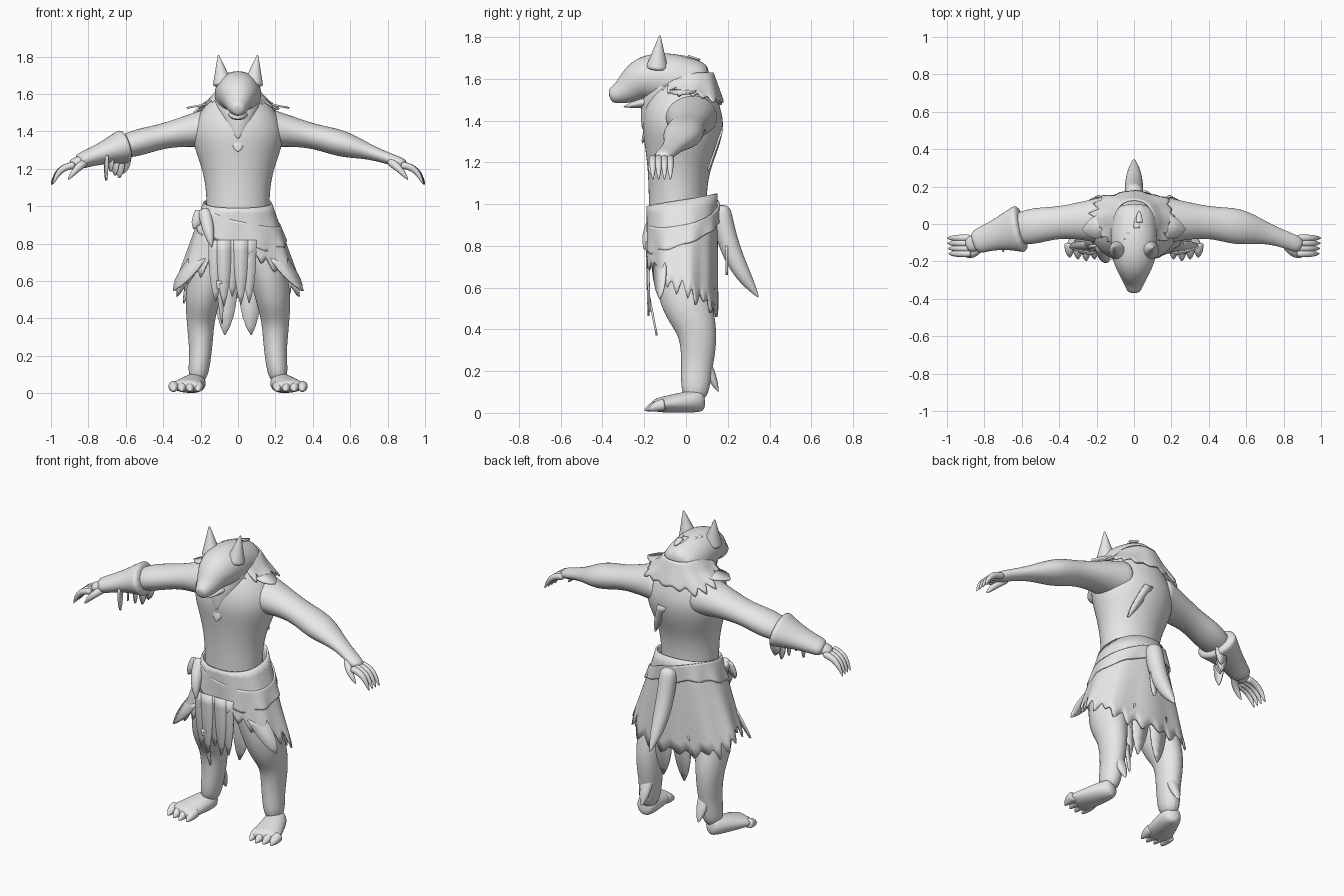
import bpy, bmesh, math, random
from mathutils import Vector

random.seed(4)
if "Cube" in bpy.data.objects:
    bpy.data.objects.remove(bpy.data.objects["Cube"], do_unlink=True)

grey = bpy.data.materials.new("plain_grey")
grey.use_nodes = True
grey.diffuse_color = (0.8, 0.8, 0.8, 1)
grey.node_tree.nodes["Principled BSDF"].inputs["Base Color"].default_value = grey.diffuse_color

ACROSS, ALONG = Vector((1, 0, 0)), Vector((0, 1, 0))


def finish(name, bm, thickness=0):
    """Smooth solid skin, or thin torn cloth when a thickness is given."""
    bmesh.ops.recalc_face_normals(bm, faces=bm.faces)
    mesh = bpy.data.meshes.new(name)
    bm.to_mesh(mesh)
    bm.free()
    mesh.materials.append(grey)
    mesh.shade_smooth()
    part = bpy.data.objects.new(name, mesh)
    bpy.context.scene.collection.objects.link(part)
    if thickness:
        mesh.set_sharp_from_angle(angle=math.radians(50))
        part.modifiers.new("thickness", 'SOLIDIFY').thickness = thickness
    else:
        smooth = part.modifiers.new("smooth", 'SUBSURF')
        smooth.levels = smooth.render_levels = 2


def tube(name, rings, hint, side=1, segments=14):
    """Loft of ellipses: (centre, radius along hint, other radius)."""
    bm = bmesh.new()
    centres = [Vector(ring[0]) for ring in rings]
    loops = []
    for i, (_, wide, deep) in enumerate(rings):
        before, after = centres[max(i - 1, 0)], centres[min(i + 1, len(rings) - 1)]
        tangent = (after - before).normalized()
        u = (hint - tangent * hint.dot(tangent)).normalized()
        v = tangent.cross(u)
        loop = []
        for k in range(segments):
            angle = math.tau * k / segments
            point = centres[i] + u * wide * math.cos(angle) + v * deep * math.sin(angle)
            loop.append(bm.verts.new((point.x * side, point.y, point.z)))
        loops.append(loop)
    for low, high in zip(loops, loops[1:]):
        for k in range(segments):
            n = (k + 1) % segments
            bm.faces.new((low[k], low[n], high[n], high[k]))
    bm.faces.new(loops[0])
    bm.faces.new(loops[-1])
    finish(name, bm)


def taper(name, base, tip, radius, side=1, flat=1, power=3, bend=(0, 0, 0)):
    """Bent horn shape for claws, ears, knots and tufts."""
    rings, steps = [], 6
    for i in range(steps + 1):
        t = i / steps
        size = radius * (1 - t ** power) + 0.003
        centre = Vector(base).lerp(Vector(tip), t) + Vector(bend) * math.sin(math.pi * t)
        rings.append((centre, size, size * flat))
    tube(name, rings, ACROSS, side, segments=10)


def strip(name, start, end, width, side=1, across=ACROSS):
    """Hanging torn strip that narrows to a point."""
    bm = bmesh.new()
    rows, steps = [], 6
    for i in range(steps + 1):
        t = i / steps
        half = across * (width * (1 - t ** 3) + 0.003)
        centre = Vector(start).lerp(Vector(end), t)
        corners = [centre - half, centre + half]
        rows.append([bm.verts.new((p.x * side, p.y, p.z)) for p in corners])
    for high, low in zip(rows, rows[1:]):
        bm.faces.new((high[0], high[1], low[1], low[0]))
    finish(name, bm, thickness=0.01)


def ragged_cloth(name, profile, top, hem, teeth, depth, columns=132, rows=9):
    """Draped shell whose lower edge is torn into pointed teeth."""
    bm = bmesh.new()
    cuts = [random.uniform(depth / 4, depth) for _ in range(teeth)]
    grid = []
    for c in range(columns):
        angle = math.tau * c / columns
        place = c / columns * teeth
        low = hem(angle) - cuts[int(place)] * (1 - abs(2 * (place % 1) - 1))
        column = []
        for r in range(rows + 1):
            z = top(angle) + (low - top(angle)) * r / rows
            middle, wide, deep = profile(z)
            fold = 1 + 0.03 * r / rows * math.sin(9 * angle)
            ca, sa = math.cos(angle), math.sin(angle)
            x = math.copysign(abs(ca) ** 0.9, ca) * wide * fold
            y = middle + math.copysign(abs(sa) ** 0.9, sa) * deep * fold
            column.append(bm.verts.new((x, y, z)))
        grid.append(column)
    for c in range(columns):
        n = (c + 1) % columns
        for r in range(rows):
            bm.faces.new((grid[c][r], grid[n][r], grid[n][r + 1], grid[c][r + 1]))
    finish(name, bm, thickness=0.01)


# Torso: slim waist, swelling chest and a domed, hunched upper back
def body(z):
    swell = math.exp(-((z - 1.39) / 0.18) ** 2)
    dome = 1 - (max(0, z - 1.4) / 0.3) ** 2
    middle = -0.04 + 0.025 * swell + 0.3 * max(0, z - 1.45)
    return middle, (0.17 + 0.08 * swell) * dome ** 0.7, (0.14 + 0.06 * swell) * dome ** 0.4


def body_ring(z):
    middle, wide, deep = body(z)
    return (0, middle, z), wide, deep


tube("torso", [body_ring(0.8 + 0.074 * i) for i in range(13)], ACROSS, segments=18)

# Head with long muzzle, jaw and furry throat running down onto the chest
skull = [(0.1, 1.55, 0.12), (0, 1.585, 0.125), (-0.1, 1.605, 0.13), (-0.2, 1.605, 0.115),
         (-0.25, 1.575, 0.09), (-0.3, 1.535, 0.062), (-0.35, 1.52, 0.042), (-0.367, 1.515, 0.025)]
tube("head", [((0, y, z), size, size * 0.98) for y, z, size in skull], ACROSS, segments=16)
taper("jaw", (0, -0.14, 1.5), (0, -0.3, 1.465), 0.06, flat=0.5, power=2)
taper("throat_fur", (0, -0.08, 1.58), (0, -0.21, 1.36), 0.13, flat=0.8, power=2)
taper("chest_tuft", (0, -0.19, 1.35), (0, -0.21, 1.29), 0.03, flat=0.4)


# Arm centre line and thickness from shoulder (0) to knuckles (1)
def arm(t, extra=0):
    centre = (0.1 + 0.8 * t, 0.02 - 0.14 * t ** 2.5, 1.42 - 0.2 * t ** 1.5)
    forearm = 0.035 * math.exp(-((t - 0.58) / 0.15) ** 2)
    size = 0.045 + 0.1 * (1 - t) ** 2 + forearm + extra
    return centre, size, size * (0.85 - 0.2 * t)


leg = [((0.1, -0.02, 0.85), 0.12), ((0.14, -0.03, 0.72), 0.12), ((0.17, -0.02, 0.6), 0.11),
       ((0.19, 0.01, 0.5), 0.105), ((0.2, 0.055, 0.4), 0.085), ((0.2, 0.06, 0.3), 0.075),
       ((0.2, 0.05, 0.2), 0.065), ((0.22, 0.04, 0.05), 0.06)]

for side, label in ((1, "left"), (-1, "right")):
    taper(label + "_ear", (0.08, -0.14, 1.64), (0.105, -0.125, 1.81), 0.058, side, power=1)
    tube(label + "_arm", [arm(i / 12) for i in range(13)], ALONG, side)

    # Clawed fingers and thumb
    for i in range(4):
        y = -0.075 - 0.028 * i
        taper(f"{label}_finger_{i + 1}", (0.87, y, 1.22), (1 - 0.003 * i, y, 1.115), 0.017,
              side, bend=(0.015, 0, 0.025))
    taper(label + "_thumb", (0.81, -0.11, 1.24), (0.91, -0.17, 1.14), 0.02, side, bend=(0, -0.02, 0.01))

    # Leg, foot and clawed toes
    tube(label + "_leg", [(centre, size * 0.92, size * 1.15) for centre, size in leg], ACROSS, side)
    foot = []
    for i in range(6):
        t = i / 5
        foot.append(((0.215 + 0.07 * t, 0.09 - 0.25 * t, 0.06 - 0.025 * t),
                     0.04 + 0.05 * t ** 0.5, 0.055 - 0.025 * t * t))
    tube(label + "_foot", foot, ACROSS, side)
    for i in range(4):
        x = 0.212 + 0.044 * i
        tip = -0.2 + 0.01 * abs(i - 1)
        taper(f"{label}_toe_{i + 1}", (x, -0.1, 0.04), (x, tip, 0.012), 0.027, side, bend=(0, 0, 0.005))

    # Torn points behind the ankle, on the shoulder and along the skirt
    taper(label + "_ankle_tuft", (0.19, 0.09, 0.25), (0.19, 0.155, 0.1), 0.035, side, flat=0.7)
    strip(label + "_shoulder_tuft", (0.17, -0.01, 1.55), (0.275, -0.03, 1.53), 0.06, side, ALONG)
    strip(label + "_skirt_corner", (0.22, -0.13, 0.72), (0.345, -0.13, 0.55), 0.055, side,
          Vector((0.8, 0.5, 0)))
    strip(label + "_back_point", (0.06, 0.14, 0.6), (0.07, 0.12, 0.31), 0.055, side)


# Torn fur mantle hugging the back and shoulders, open at the throat
def mantle(z):
    middle, wide, deep = body(z)
    return middle, wide + 0.006 + 0.5 * max(0, 1.57 - z), deep + 0.008


ragged_cloth("fur_mantle", mantle, lambda angle: 1.63,
             lambda angle: 1.55 - 0.05 * math.sin(angle), teeth=19, depth=0.05)

# Scalp tufts and a torn patch on the back
for i in range(4):
    x, y = random.uniform(-0.06, 0.06), -0.08 + 0.03 * i
    strip(f"scalp_tuft_{i + 1}", (x, y, 1.715), (x, y + 0.06, 1.695), 0.014)
strip("back_tear", (0.04, 0.17, 1.36), (0.13, 0.1, 1.16), 0.025)


# Skirt: flaring to the sides, cut high in front and longest behind
def skirt(z):
    return -0.02, 0.17 + 0.35 * max(0, 1.05 - z), 0.17


def sash(z):
    return tuple(size + 0.006 for size in skirt(z))


def skirt_hem(angle):
    back = math.sin(angle)
    return 0.64 - 0.13 * back if back > 0 else 0.64 + 0.4 * max(0, -back - 0.65)


ragged_cloth("skirt", skirt, lambda angle: 1.02 + 0.03 * math.sin(angle), skirt_hem,
             teeth=24, depth=0.09)

# Sash slanting across the hips, with a knot
ragged_cloth("sash", sash, lambda angle: 0.96 - 0.06 * math.cos(angle) + 0.04 * math.sin(angle),
             lambda angle: 0.86 - 0.05 * math.cos(angle) + 0.06 * math.sin(angle),
             teeth=9, depth=0.025)
taper("hip_knot", (-0.18, -0.1, 0.98), (-0.14, -0.2, 0.78), 0.035, bend=(0, -0.02, 0))
strip("hip_rag", (-0.19, -0.12, 0.98), (-0.235, -0.14, 0.88), 0.035)

# Front loin flap in torn strips
for i in range(5):
    x, y = -0.12 + 0.045 * i, -0.19 - 0.004 * (i % 2)
    strip(f"front_flap_{i + 1}", (x, y, 0.82), (x, y + 0.01, random.uniform(0.44, 0.56)), 0.035)
strip("front_thread", (-0.1, -0.19, 0.6), (-0.085, -0.145, 0.37), 0.012)

# Hanging tail, heavier towards its torn tip
taper("tail", (0, 0.16, 1), (0, 0.35, 0.55), 0.05, power=4, bend=(0, -0.03, -0.02))
strip("tail_shred", (0.02, 0.2, 0.8), (0.02, 0.2, 0.66), 0.025)

# Loose sleeve with torn cuff on the right forearm
sleeve = []
for i in range(7):
    t = i / 6
    sleeve.append(arm(0.61 + 0.34 * t, 0.018 + 0.03 * (1 - t)))
tube("right_sleeve", sleeve, ALONG, side=-1)
for i in range(5):
    x, y = 0.61 + 0.025 * i, 0.02 - 0.035 * i
    strip(f"sleeve_rag_{i + 1}", (x, y, 1.27), (x, y, random.uniform(1.13, 1.19)), 0.035,
          side=-1, across=ACROSS.lerp(ALONG, i / 5))
